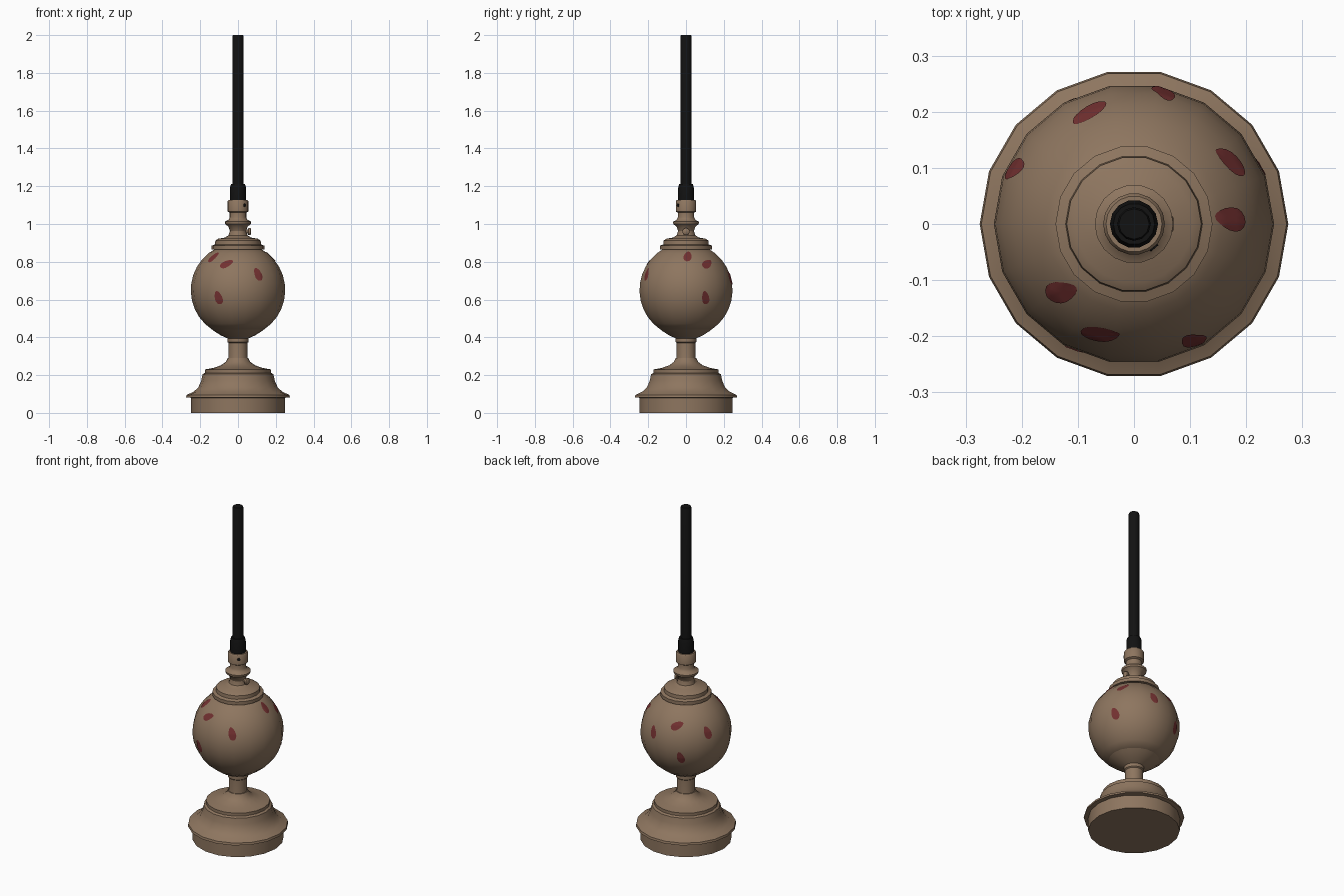
import bpy
import bmesh
from math import sin, cos, pi, radians, hypot
from mathutils import Vector

default = bpy.data.objects.get("Cube")
if default:
    bpy.data.objects.remove(default, do_unlink=True)


def material(name, colour):
    mat = bpy.data.materials.new(name)
    mat.use_nodes = True
    mat.diffuse_color = (*colour, 1)
    mat.node_tree.nodes["Principled BSDF"].inputs["Base Color"].default_value = (*colour, 1)
    return mat


TAN = material("tan", (0.27, 0.18, 0.115))
BLACK = material("black", (0.006, 0.006, 0.006))
RED = material("dark red", (0.17, 0.03, 0.03))


def finish(name, bm, mat, angle=40):
    bmesh.ops.recalc_face_normals(bm, faces=bm.faces)
    mesh = bpy.data.meshes.new(name)
    bm.to_mesh(mesh)
    bm.free()
    mesh.materials.append(mat)
    obj = bpy.data.objects.new(name, mesh)
    bpy.context.collection.objects.link(obj)
    bpy.ops.object.select_all(action="DESELECT")
    obj.select_set(True)
    bpy.context.view_layer.objects.active = obj
    bpy.ops.object.shade_smooth_by_angle(angle=radians(angle))
    return obj


def lathe(name, profile, mat, sides=18, angle=40):
    """Turn (radius, height) points around z and cap both ends."""
    bm = bmesh.new()
    rings = [[bm.verts.new((r * cos(2 * pi * i / sides), r * sin(2 * pi * i / sides), z))
              for i in range(sides)] for r, z in profile]
    for low, high in zip(rings, rings[1:]):
        for i in range(sides):
            j = (i + 1) % sides
            bm.faces.new((low[i], low[j], high[j], high[i]))
    bm.faces.new(rings[0])
    bm.faces.new(rings[-1])
    return finish(name, bm, mat, angle)


# Foot: plinth and flared moulding
lathe("plinth", [(0.25, 0), (0.25, 0.085)], TAN)
lathe("base_moulding", [(0.25, 0.08), (0.275, 0.082), (0.272, 0.095), (0.235, 0.112),
                        (0.21, 0.135), (0.195, 0.17), (0.187, 0.205), (0.175, 0.212),
                        (0.175, 0.23), (0.13, 0.238), (0.09, 0.252), (0.065, 0.27),
                        (0.055, 0.29)], TAN)

# Neck and the dish that holds the globe
lathe("lower_neck", [(0.055, 0.26), (0.05, 0.30), (0.05, 0.37), (0.056, 0.375),
                     (0.056, 0.395), (0.09, 0.41), (0.125, 0.432), (0.142, 0.445),
                     (0.142, 0.455)], TAN)

# Globe
R, CENTRE = 0.25, Vector((0, 0, 0.65))
arc = [radians(-56 + 118 * k / 11) for k in range(12)]
globe = lathe("globe", [(R * cos(a), CENTRE.z + R * sin(a)) for a in arc], TAN)

# Cap on the globe, and the socket
lathe("globe_cap", [(0.14, 0.865), (0.14, 0.885), (0.122, 0.892), (0.12, 0.912),
                    (0.105, 0.922), (0.07, 0.928), (0.05, 0.94), (0.042, 0.965),
                    (0.042, 0.98)], TAN)
lathe("socket", [(0.042, 0.96), (0.05, 0.985), (0.068, 1.0), (0.07, 1.012), (0.05, 1.022),
                 (0.044, 1.035), (0.044, 1.06), (0.055, 1.066), (0.055, 1.12),
                 (0.05, 1.127)], TAN)

# Black rod and its collar
lathe("rod_collar", [(0.043, 1.12), (0.043, 1.19), (0.037, 1.212)], BLACK, 14)
lathe("rod", [(0.03, 1.2), (0.03, 1.992), (0.027, 2.0)], BLACK, 12)

# Switch knob on the left of the neck
knob = lathe("switch_knob", [(0.011, 0.03), (0.011, 0.052), (0.019, 0.055), (0.019, 0.065),
                             (0.012, 0.07)], TAN, 10)
knob.rotation_euler.y = pi / 2
knob.location.z = 0.96

# Small dark slot in the socket
slot = lathe("socket_slot", [(0.009, 0.052), (0.009, 0.057)], BLACK, 8)
slot.rotation_euler = (0, pi / 2, radians(-50))
slot.location.z = 1.1


def spot(name, turn, height, tilt):
    """Oval painted spot that follows the globe."""
    turn, tilt = radians(turn), radians(tilt)
    rise = (height - CENTRE.z) / R
    flat = (1 - rise * rise) ** 0.5
    out = Vector((flat * cos(turn), flat * sin(turn), rise))
    east = Vector((-sin(turn), cos(turn), 0))
    north = out.cross(east)
    long_way = east * cos(tilt) + north * sin(tilt)
    short_way = out.cross(long_way)
    bm = bmesh.new()
    bmesh.ops.create_circle(bm, cap_ends=True, cap_tris=True, segments=16, radius=1)
    bmesh.ops.subdivide_edges(bm, edges=bm.edges, cuts=2, use_grid_fill=True)
    for v in bm.verts:
        taper = 1 - 0.25 * v.co.x
        p = out * R + long_way * 0.038 * v.co.x + short_way * 0.021 * taper * v.co.y
        v.co = CENTRE + p.normalized() * R
    obj = finish(name, bm, RED)
    wrap = obj.modifiers.new("follow_globe", "SHRINKWRAP")
    wrap.target = globe
    wrap.wrap_method = "NEAREST_SURFACEPOINT"
    wrap.wrap_mode = "ABOVE_SURFACE"
    wrap.offset = 0.002


# Painted spots: turn, height, tilt
SPOTS = [(-137, 0.825, 70), (-107, 0.79, 30), (-63, 0.735, 105), (-115, 0.61, 105),
         (3, 0.83, 80), (33, 0.79, 35), (77, 0.715, 105), (25, 0.61, 105),
         (112, 0.775, 30), (155, 0.73, 105), (118, 0.595, 105)]
for n, (turn, height, tilt) in enumerate(SPOTS, 1):
    spot(f"red_spot_{n}", turn, height, tilt)
